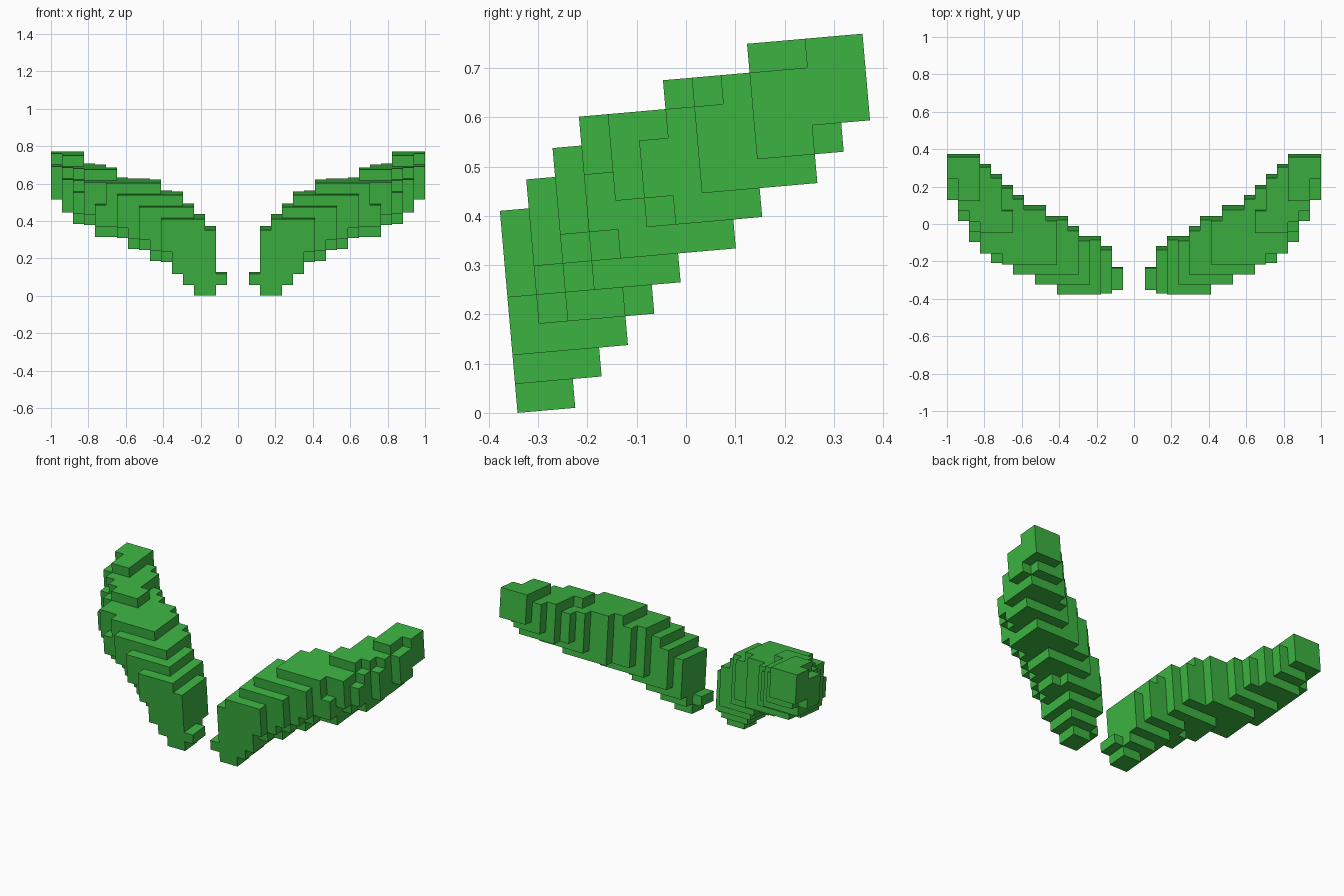
import bpy, bmesh, math
from mathutils import Matrix, Vector

cube = bpy.data.objects.get("Cube")
if cube:
    bpy.data.objects.remove(cube, do_unlink=True)

UNIT = 2 / 34             # block size
TILT = math.radians(5)    # both wings lean about x

# Each slice from root to tip: front, back, bottom, top (in blocks)
SLICES = [
    (0, 2, 1, 2), (0, 4, 0, 6), (0, 5, 0, 7), (0, 5, 1, 8),
    (0, 6, 2, 9), (0, 7, 3, 9), (1, 7, 3, 10), (1, 8, 4, 10),
    (2, 8, 4, 10), (2, 9, 5, 10), (3, 10, 5, 11), (3, 11, 5, 11),
    (4, 12, 6, 11), (5, 13, 6, 12), (7, 13, 7, 12), (9, 13, 8, 12),
]
# Stepped side outline: front and back limit of each layer
LAYER_FRONT = [0, 0, 0, 0, 0, 0, 0, 1, 2, 3, 6, 9]
LAYER_BACK = [2, 3, 4, 5, 6, 8, 9, 11, 12, 13, 13, 13]
# Blocks shaved off rounded corners, keyed by (slice, layer)
FRONT_TRIM = {(15, 11): 2, (14, 10): 1, (13, 10): 1, (13, 9): 1,
              (11, 8): 1, (11, 9): 1}
BACK_TRIM = {(15, 8): 1, (6, 3): 1, (10, 10): 2}


def wing_blocks():
    blocks = set()
    for i, (front, back, bottom, top) in enumerate(SLICES):
        for w in range(bottom, top):
            start = max(front, LAYER_FRONT[w]) + FRONT_TRIM.get((i, w), 0)
            end = min(back, LAYER_BACK[w]) - BACK_TRIM.get((i, w), 0)
            if w == bottom and 5 <= i <= 13:
                start += 1        # rounded underside
            blocks.update((i + 1, v, w) for v in range(start, end))
    return blocks


def build_wing(name, side, material):
    blocks = wing_blocks()
    bm = bmesh.new()
    # Outer skin: one quad wherever a block has no neighbour
    for block in blocks:
        for axis in range(3):
            for step in (0, 1):
                near = list(block)
                near[axis] += 2 * step - 1
                if tuple(near) in blocks:
                    continue
                a, b = (axis + 1) % 3, (axis + 2) % 3
                corners = []
                for da, db in ((0, 0), (1, 0), (1, 1), (0, 1)):
                    p = Vector(block)
                    p[axis] += step
                    p[a] += da
                    p[b] += db
                    corners.append(bm.verts.new(p))
                if (step == 1) != (side > 0):
                    corners.reverse()
                bm.faces.new(corners)
    bmesh.ops.remove_doubles(bm, verts=bm.verts, dist=0.01)
    place = (Matrix.Translation((0, -0.342, 0))
             @ Matrix.Rotation(TILT, 4, 'X')
             @ Matrix.Diagonal((side * UNIT, UNIT, UNIT, 1)))
    bmesh.ops.transform(bm, matrix=place, verts=bm.verts)
    mesh = bpy.data.meshes.new(name)
    bm.to_mesh(mesh)
    bm.free()
    mesh.materials.append(material)
    bpy.context.collection.objects.link(bpy.data.objects.new(name, mesh))


green = bpy.data.materials.new("leaf_green")
green.use_nodes = True
green.diffuse_color = (0.045, 0.45, 0.052, 1)
green.node_tree.nodes["Principled BSDF"].inputs["Base Color"].default_value = green.diffuse_color

build_wing("left_wing", 1, green)
build_wing("right_wing", -1, green)
